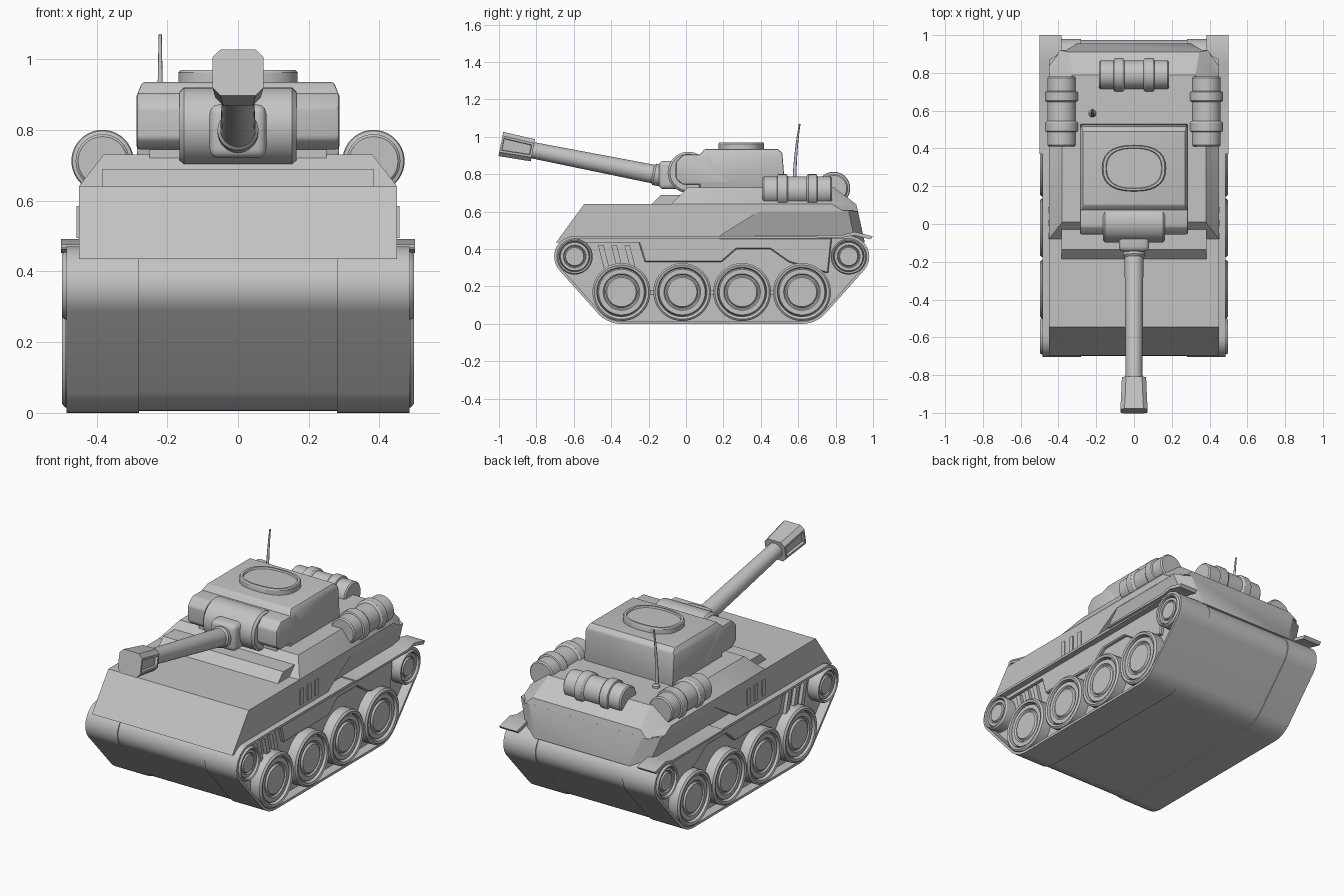
import bpy, bmesh
from math import radians, cos, sin, pi, atan2
from mathutils import Vector, Matrix

cube = bpy.data.objects.get("Cube")
if cube:
    bpy.data.objects.remove(cube, do_unlink=True)

grey = bpy.data.materials.new("plain grey")
grey.use_nodes = True
grey.diffuse_color = (0.55, 0.55, 0.55, 1)
grey.node_tree.nodes["Principled BSDF"].inputs["Base Color"].default_value = grey.diffuse_color


def finish(name, bm, mirror=False, bevel=0, segments=2):
    """Bevel, shade and link a mesh, optionally mirrored to the other side."""
    bmesh.ops.recalc_face_normals(bm, faces=bm.faces)
    if bevel:
        sharp = [e for e in bm.edges if e.calc_face_angle(0) > radians(40)]
        bmesh.ops.bevel(bm, geom=sharp, offset=bevel, segments=segments,
                        profile=0.5, affect='EDGES')
    mesh = bpy.data.meshes.new(name)
    bm.to_mesh(mesh)
    bm.free()
    mesh.shade_smooth()
    mesh.set_sharp_from_angle(angle=radians(30))
    mesh.materials.append(grey)
    obj = bpy.data.objects.new(name, mesh)
    bpy.context.collection.objects.link(obj)
    if mirror:
        obj.modifiers.new("mirror", 'MIRROR')
    return obj


def prism(points, x0, x1):
    """Extrude a (y, z) outline from x0 to x1."""
    bm = bmesh.new()
    face = bm.faces.new([bm.verts.new((x0, y, z)) for y, z in points])
    ext = bmesh.ops.extrude_face_region(bm, geom=[face])
    verts = [v for v in ext['geom'] if isinstance(v, bmesh.types.BMVert)]
    bmesh.ops.translate(bm, verts=verts, vec=(x1 - x0, 0, 0))
    return bm


def box(x0, x1, y0, y1, z0, z1):
    return prism([(y0, z0), (y1, z0), (y1, z1), (y0, z1)], x0, x1)


def cut(bm, point, normal):
    """Slice away everything on the normal side and close the hole."""
    geom = bm.verts[:] + bm.edges[:] + bm.faces[:]
    res = bmesh.ops.bisect_plane(bm, geom=geom, plane_co=point, plane_no=normal, clear_outer=True)
    edges = [e for e in res['geom_cut'] if isinstance(e, bmesh.types.BMEdge)]
    bmesh.ops.holes_fill(bm, edges=edges)


def cut_both(bm, point, normal):
    for s in (1, -1):
        cut(bm, (s * point[0], point[1], point[2]), (s * normal[0], normal[1], normal[2]))


def lathe(profile, matrix, steps=40):
    """Spin a (radius, height) profile about local z, then place it."""
    bm = bmesh.new()
    verts = [bm.verts.new((r, 0, h)) for r, h in profile]
    edges = [bm.edges.new(p) for p in zip(verts, verts[1:])]
    bmesh.ops.spin(bm, geom=verts + edges, cent=(0, 0, 0), axis=(0, 0, 1),
                   angle=2 * pi, steps=steps)
    bmesh.ops.remove_doubles(bm, verts=bm.verts, dist=0.0001)
    bmesh.ops.transform(bm, matrix=matrix, verts=bm.verts)
    return bm


ALONG_X = Matrix.Rotation(pi / 2, 4, 'Y')
ALONG_Y = Matrix.Rotation(-pi / 2, 4, 'X')
MID_Y = 0.1375


def track_outline(inset):
    """Outline around the end wheels and the outer road wheels."""
    front = []
    for y, z, r, a0, a1 in ((-0.595, 0.36, 0.11, 90, 222), (-0.345, 0.17, 0.17, 222, 270)):
        for i in range(13):
            a = radians(a0 + (a1 - a0) * i / 12)
            front.append((y + (r - inset) * cos(a), z + (r - inset) * sin(a)))
    return front + [(2 * MID_Y - y, z) for y, z in reversed(front)]


# Lower hull and tracks
finish("lower_hull", prism(track_outline(0.006), -0.29, 0.29))
finish("track_core", prism(track_outline(0.012), 0.29, 0.43), True)
belt = bmesh.new()
rings = [[belt.verts.new((x, y, z)) for y, z in track_outline(inset)]
         for x, inset in ((0.28, 0), (0.485, 0), (0.485, 0.014), (0.28, 0.014))]
count = len(rings[0])
for k in range(4):
    a, b = rings[k], rings[(k + 1) % 4]
    for i in range(count):
        j = (i + 1) % count
        belt.faces.new((a[i], a[j], b[j], b[i]))
finish("track_belt", belt, True)

# Wheels
WHEEL = [(0, 0.485), (0.078, 0.485), (0.085, 0.475), (0.092, 0.475), (0.098, 0.483),
         (0.122, 0.483), (0.128, 0.47), (0.132, 0.493), (0.145, 0.497), (0.155, 0.488), (0.155, 0.4)]


def wheel(name, y, z, scale):
    bm = lathe([(r * scale, h) for r, h in WHEEL], Matrix.Translation((0, y, z)) @ ALONG_X)
    finish(name, bm, True)


for i, y in enumerate((-0.345, -0.02, 0.30, 0.62)):
    wheel(f"road_wheel_{i + 1}", y, 0.17, 1)
    if i < 3:
        finish(f"wheel_link_{i + 1}", box(0.42, 0.45, y + 0.1, y + 0.22, 0.158, 0.182), True)
wheel("front_sprocket", -0.595, 0.36, 0.62)
wheel("rear_idler", 0.87, 0.36, 0.62)

# Side armour between the wheels and the deck
finish("side_armour", prism([(-0.26, 0.46), (-0.22, 0.33), (0.19, 0.33), (0.27, 0.40), (0.45, 0.40),
                             (0.55, 0.33), (0.76, 0.27), (0.78, 0.46)], 0.42, 0.45), True, 0.006, 1)
for i in range(3):
    y = -0.47 + i * 0.07
    finish(f"side_rib_{i + 1}", prism([(y, 0.42), (y + 0.03, 0.42), (y + 0.06, 0.3), (y + 0.03, 0.3)],
                                      0.42, 0.45), True)

# Upper hull: deck, undercut rear and raised engine deck
CORNER = ((0.42, 0.85, 0.62), (1, 0.8, 1.3))
deck = prism([(-0.695, 0.435), (-0.545, 0.64), (0.91, 0.64), (0.92, 0.60),
              (0.39, 0.60), (0.18, 0.47), (0.18, 0.435)], -0.45, 0.45)
cut_both(deck, *CORNER)
finish("deck", deck)
rear = box(-0.45, 0.45, 0.15, 0.955, 0.435, 0.605)
cut_both(rear, (0.45, 0, 0.605), (0.14, 0, -0.05))
cut(rear, (0, 0.92, 0.60), (0, 0.115, 0.025))
cut_both(rear, (0.345, 0.93, 0.5), (0.5, 0.87, 0))
finish("rear_hull", rear)
upper = box(-0.45, 0.45, -0.08, 0.91, 0.63, 0.73)
cut(upper, (0, -0.08, 0.64), (0, -0.09, 0.09))
cut(upper, (0, 0.91, 0.64), (0, 0.09, 0.12))
cut_both(upper, (0.45, 0, 0.64), (0.09, 0, 0.07))
cut_both(upper, *CORNER)
finish("engine_deck", upper)
finish("front_deck_step", prism([(-0.19, 0.635), (-0.135, 0.69), (0, 0.69), (0, 0.635)], -0.385, 0.385))
for i in range(3):
    y = -0.08 + i * 0.07
    finish(f"side_vent_{i + 1}", box(0.44, 0.456, y, y + 0.03, 0.495, 0.585), True)

# Rear fenders
finish("rear_fender", prism([(0.37, 0.466), (0.37, 0.476), (0.84, 0.476), (0.90, 0.492), (1.0, 0.468),
                             (0.985, 0.452), (0.90, 0.474), (0.84, 0.462)], 0.385, 0.5), True)

# Turret
turret = prism([(0.07, 0.725), (0.07, 0.90), (0.10, 0.935), (0.49, 0.935),
                (0.515, 0.915), (0.53, 0.725)], -0.285, 0.285)
cut_both(turret, (0.285, 0, 0.90), (0.03, 0, 0.012))
finish("turret", turret, bevel=0.008)
finish("turret_cheeks", prism([(-0.055, 0.775), (-0.055, 0.865), (-0.015, 0.905), (0.12, 0.905),
                               (0.23, 0.76), (0.23, 0.745), (-0.02, 0.745)], -0.287, 0.287), bevel=0.01)
finish("turret_ring", box(-0.25, 0.25, 0.0, 0.48, 0.70, 0.76))
# Mantlet barrel with rounded ends
finish("mantlet", lathe([(0, -0.165), (0.098, -0.165), (0.11, -0.153), (0.11, 0.153),
                         (0.098, 0.165), (0, 0.165)],
                        Matrix.Translation((0, 0.012, 0.81)) @ ALONG_X))
finish("gun_collar", box(-0.08, 0.08, -0.145, 0, 0.72, 0.872), bevel=0.025, segments=3)

# Hatch: an oval rim with a sunken lid
oval = Matrix.Translation((0, 0.295, 0)) @ Matrix.Diagonal((1.38, 1, 1, 1))
hatch = lathe([(0.122, 0.92), (0.122, 0.962), (0.118, 0.969), (0.108, 0.969),
               (0.105, 0.96), (0, 0.96)], oval, 48)
for v in hatch.verts:
    d = Vector((v.co.x / 1.38, v.co.y - 0.295))
    if d.length > 0.01:
        squared = 1 + 0.07 * sin(2 * atan2(d.y, d.x)) ** 2
        v.co.x *= squared
        v.co.y = 0.295 + d.y * squared
finish("hatch", hatch)

# Gun, raised towards the muzzle
start, end = Vector((0, -0.08, 0.782)), Vector((0, -0.99, 0.962))
aim = end - start
length = aim.length
gun = Matrix.Translation(start) @ aim.to_track_quat('Z', 'Y').to_matrix().to_4x4()
finish("gun_barrel", lathe([(0, 0), (0.058, 0), (0.058, 0.09), (0.05, 0.1), (0.043, length - 0.1), (0, length - 0.1)],
                           gun, 32))
# Muzzle block with sunken side windows
muzzle = bmesh.new()
loops = []
for h, w, t in ((length - 0.175, 0.064, 0.06), (length, 0.072, 0.066)):
    c = 0.022
    loops.append([muzzle.verts.new((x, y, h)) for x, y in (
        (w, t - c), (w - c, t), (c - w, t), (-w, t - c), (-w, c - t), (c - w, -t), (w - c, -t), (w, c - t))])
for i in range(8):
    j = (i + 1) % 8
    muzzle.faces.new((loops[0][i], loops[0][j], loops[1][j], loops[1][i]))
for loop in loops:
    muzzle.faces.new(loop)
bmesh.ops.recalc_face_normals(muzzle, faces=muzzle.faces)
windows = [f for f in muzzle.faces if abs(f.normal.x) > 0.95]
bmesh.ops.inset_individual(muzzle, faces=windows, thickness=0.016)
bmesh.ops.inset_individual(muzzle, faces=windows, thickness=0.003, depth=-0.015)
bmesh.ops.transform(muzzle, matrix=gun, verts=muzzle.verts)
finish("muzzle", muzzle)


# Stowage drums with two raised bands each
def drum(name, matrix, mirror=False):
    half = [(0.085, 0.055), (0.088, 0.06), (0.088, 0.1), (0.085, 0.105), (0.076, 0.108),
            (0.076, 0.178), (0.069, 0.185), (0, 0.185)]
    profile = [(r, -h) for r, h in reversed(half)]
    profile += [(0.076, -0.05), (0.076, 0.05)] + half
    finish(name, lathe(profile, matrix), mirror)


drum("side_drum", Matrix.Translation((0.383, 0.595, 0.712)) @ ALONG_Y, True)
drum("rear_drum", Matrix.Translation((0, 0.79, 0.725)) @ ALONG_X)

# Curved antenna
finish("antenna_base", lathe([(0.02, 0.72), (0.02, 0.74), (0.012, 0.75), (0, 0.75)],
                             Matrix.Translation((-0.22, 0.585, 0)), 16))
curve = bpy.data.curves.new("antenna", 'CURVE')
curve.dimensions = '3D'
curve.bevel_depth = 0.011
curve.bevel_resolution = 2
curve.use_fill_caps = True
path = curve.splines.new('POLY')
path.points.add(8)
for i, p in enumerate(path.points):
    t = i / 8
    p.co = (-0.22, 0.58 + 0.028 * t * t, 0.73 + 0.34 * t, 1)
    p.radius = 1 - 0.6 * t
curve.materials.append(grey)
bpy.context.collection.objects.link(bpy.data.objects.new("antenna", curve))
